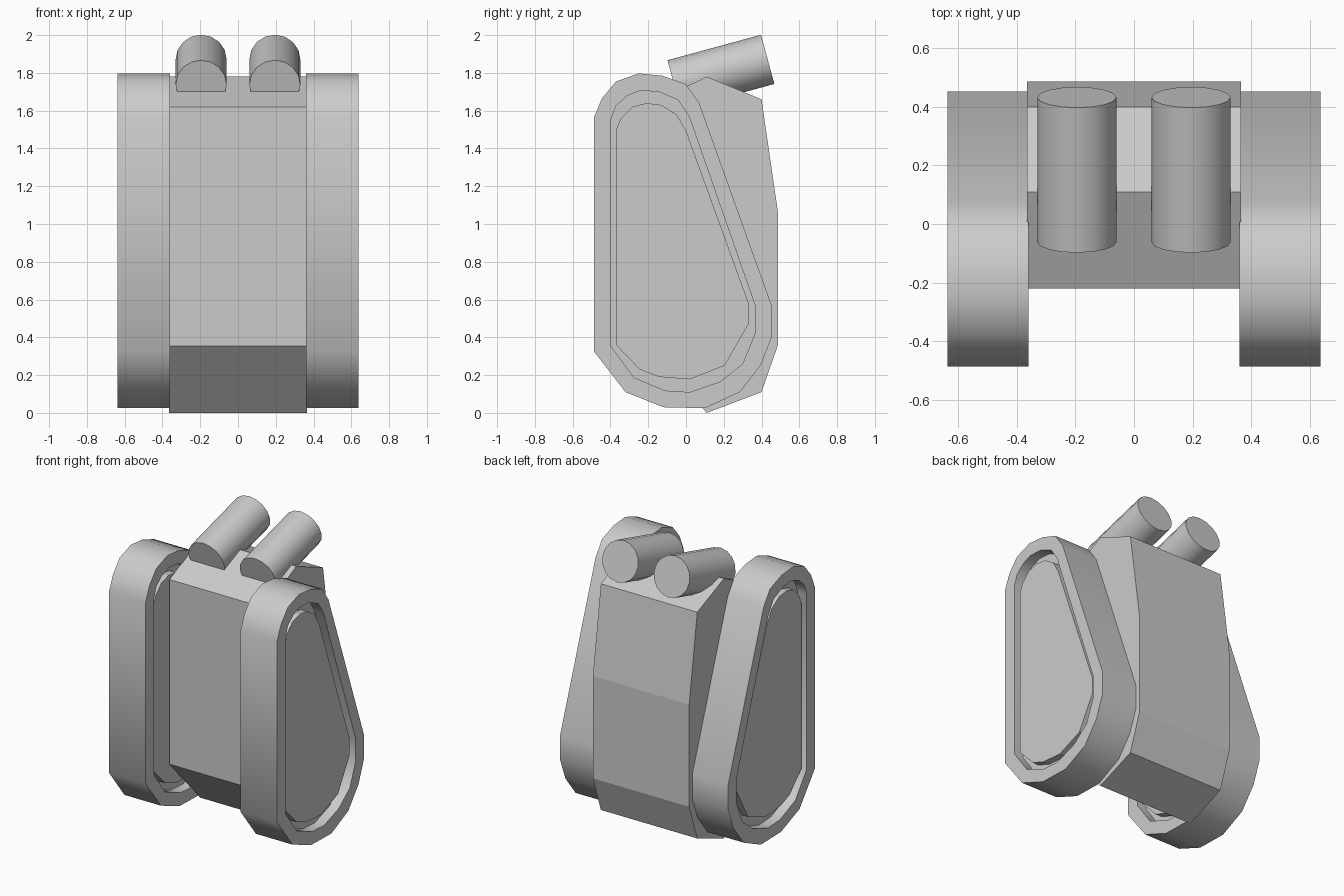
import bpy, bmesh, math
from mathutils import Vector

if "Cube" in bpy.data.objects:
    bpy.data.objects.remove(bpy.data.objects["Cube"])


def finish(name, bm, smooth=None):
    bmesh.ops.recalc_face_normals(bm, faces=bm.faces)
    mesh = bpy.data.meshes.new(name)
    bm.to_mesh(mesh)
    bm.free()
    obj = bpy.data.objects.new(name, mesh)
    bpy.context.collection.objects.link(obj)
    if smooth:
        bpy.ops.object.select_all(action='DESELECT')
        obj.select_set(True)
        bpy.context.view_layer.objects.active = obj
        bpy.ops.object.shade_smooth_by_angle(angle=math.radians(smooth))
    return obj


def prism(name, profile, x0, x1):
    """Closed (y, z) profile extruded along x."""
    bm = bmesh.new()
    a, b = ([bm.verts.new((x, y, z)) for y, z in profile] for x in (x0, x1))
    n = len(profile)
    bm.faces.new(a)
    bm.faces.new(b)
    for i in range(n):
        j = (i + 1) % n
        bm.faces.new((a[i], a[j], b[j], b[i]))
    return finish(name, bm)


def ring(name, outer, inner, x0, x1):
    """Hollow band between two (y, z) loops of equal point count."""
    bm = bmesh.new()
    loops = [[bm.verts.new((x, y, z)) for y, z in p]
             for p, x in ((outer, x0), (outer, x1), (inner, x1), (inner, x0))]
    n = len(outer)
    for k in range(4):
        a, b = loops[k], loops[(k + 1) % 4]
        for i in range(n):
            j = (i + 1) % n
            bm.faces.new((a[i], a[j], b[j], b[i]))
    return finish(name, bm, 45)


def cylinder(name, p0, p1, radius, sides):
    bm = bmesh.new()
    p0, p1 = Vector(p0), Vector(p1)
    axis = (p1 - p0).normalized()
    u = Vector((1, 0, 0))
    v = axis.cross(u)
    rims = [[bm.verts.new(p + radius * (u * math.cos(t) + v * math.sin(t)))
             for t in (math.tau * i / sides for i in range(sides))]
            for p in (p0, p1)]
    for r in rims:
        bm.faces.new(r)
    for i in range(sides):
        j = (i + 1) % sides
        bm.faces.new((rims[0][i], rims[0][j], rims[1][j], rims[1][i]))
    return finish(name, bm, 40)


# Central body
prism("body", [(-.22, .355), (.11, 0), (.40, .11), (.487, .36),
               (.487, 1.06), (.40, 1.66), (.11, 1.78), (-.22, 1.62)], -.365, .365)

# Side band and panel outlines
outer = [(-.487, .325), (-.32, .11), (-.12, .03), (.10, .025), (.285, .11),
         (.395, .25), (.453, .40), (.453, .57), (.07, 1.64), (0, 1.74),
         (-.125, 1.785), (-.25, 1.797), (-.37, 1.755), (-.445, 1.665), (-.487, 1.565)]
inner = [(-.397, .352), (-.275, .187), (-.11, .118), (.02, .11), (.18, .165),
         (.30, .26), (.365, .42), (.365, .57), (.016, 1.57), (-.04, 1.655),
         (-.143, 1.70), (-.24, 1.706), (-.31, 1.68), (-.37, 1.627), (-.397, 1.553)]
panel = [(-.37, .36), (-.245, .23), (-.14, .19), (.02, .178), (.205, .25),
         (.33, .47), (.33, .585), (0, 1.495), (-.05, 1.58), (-.13, 1.63),
         (-.21, 1.64), (-.285, 1.62), (-.345, 1.56), (-.37, 1.50)]

for side, s in (("left", -1), ("right", 1)):
    # Band, recessed web and raised panel
    ring(side + "_track_band", outer, inner, s * .36, s * .637)
    prism(side + "_track_web", inner, s * .43, s * .567)
    prism(side + "_track_panel", panel, s * .38, s * .615)
    # Tilted exhaust on top
    cylinder(side + "_exhaust", (s * .195, -.0625, 1.737), (s * .195, .4325, 1.8715), .135, 16)
